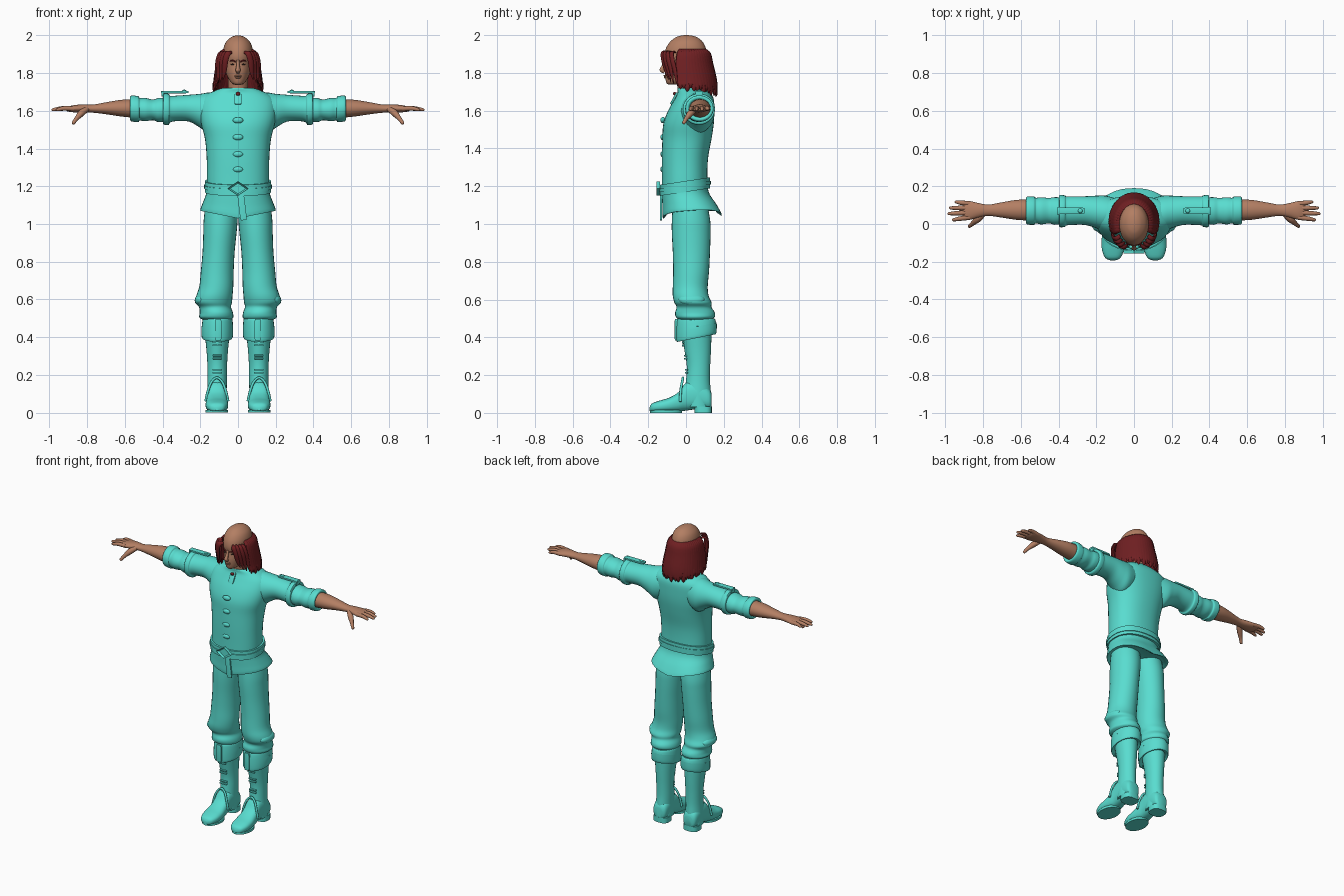
import bpy, bmesh, math
from mathutils import Vector, Matrix

if "Cube" in bpy.data.objects:
    bpy.data.objects.remove(bpy.data.objects["Cube"])

X, Y, Z = Vector((1, 0, 0)), Vector((0, 1, 0)), Vector((0, 0, 1))
parts = []


def material(name, rgb):
    m = bpy.data.materials.new(name)
    m.use_nodes = True
    m.diffuse_color = (*rgb, 1)
    b = m.node_tree.nodes["Principled BSDF"]
    b.inputs["Base Color"].default_value = (*rgb, 1)
    b.inputs["Roughness"].default_value = 0.7
    return m


CLOTH = material("turquoise_cloth", (0.10, 0.72, 0.63))
SKIN = material("tan_skin", (0.45, 0.21, 0.125))
HAIR = material("dark_red_hair", (0.16, 0.014, 0.016))
EYE = material("dark_eye", (0.04, 0.02, 0.015))


def finish(name, bm, mat, mirror=False, warp=None):
    if warp:
        for v in bm.verts:
            v.co = warp(v.co.copy())
    bmesh.ops.recalc_face_normals(bm, faces=bm.faces)
    me = bpy.data.meshes.new(name)
    bm.to_mesh(me)
    bm.free()
    me.materials.append(mat)
    ob = bpy.data.objects.new(name, me)
    bpy.context.collection.objects.link(ob)
    if mirror:
        ob.modifiers.new("Mirror", 'MIRROR')
    parts.append(ob)
    return ob


def catmull(a, b, c, d, t):
    return b + 0.5 * t * (c - a + t * (2*a - 5*b + 4*c - d + t * (3*(b - c) + d - a)))


def loft(name, mat, rows, n=28, steps=4, power=1.0, mirror=False, warp=None):
    """Smooth skin through rings given as (centre, half axis, half axis)."""
    rings = []
    for i in range(len(rows) - 1):
        four = [rows[max(0, min(len(rows) - 1, i + k))] for k in (-1, 0, 1, 2)]
        for s in range(steps):
            rings.append([catmull(*[r[j] for r in four], s / steps) for j in range(3)])
    rings.append(rows[-1])
    bm = bmesh.new()
    loops = []
    for c, u, v in rings:
        loop = []
        for k in range(n):
            a = math.tau * k / n
            ca, sa = math.cos(a), math.sin(a)
            loop.append(bm.verts.new(c + u * math.copysign(abs(ca) ** power, ca)
                                     + v * math.copysign(abs(sa) ** power, sa)))
        loops.append(loop)
    for p, q in zip(loops, loops[1:]):
        for k in range(n):
            bm.faces.new((p[k], p[(k+1) % n], q[(k+1) % n], q[k]))
    bm.faces.new(loops[0])
    bm.faces.new(loops[-1])
    return finish(name, bm, mat, mirror, warp)


def upright(name, mat, rows, **kw):
    """Rows: z, centre x, half width, front y, back y."""
    return loft(name, mat, [(Vector((x, (f + b) / 2, z)), X * w, Y * (b - f) / 2)
                            for z, x, w, f, b in rows], **kw)


def sideways(name, mat, rows, **kw):
    """Rows: x, front y, back y, low z, high z."""
    return loft(name, mat, [(Vector((x, (f + b) / 2, (l + h) / 2)), Y * (b - f) / 2, Z * (h - l) / 2)
                            for x, f, b, l, h in rows], **kw)


def strand(name, mat, pts, radii, flat=1.0, out=Z, n=10, **kw):
    """Tapering tube along points, flattened in the outward direction."""
    pts = [Vector(p) for p in pts]
    rows = []
    for i, (p, r) in enumerate(zip(pts, radii)):
        d = (pts[min(i + 1, len(pts) - 1)] - pts[max(i - 1, 0)]).normalized()
        u = d.cross(out).normalized()
        rows.append((p, u * r, u.cross(d) * r * flat))
    return loft(name, mat, rows, n=n, **kw)


def box(name, mat, at, size, rot=None, mirror=False):
    bm = bmesh.new()
    bmesh.ops.create_cube(bm, size=1)
    bmesh.ops.bevel(bm, geom=bm.edges[:], offset=0.1, segments=1, affect='EDGES')
    m = Matrix.Translation(at) @ (rot or Matrix()) @ Matrix.Diagonal((*size, 1))
    bm.transform(m)
    return finish(name, bm, mat, mirror)


def ball(name, mat, at, size, rot=None, mirror=False):
    bm = bmesh.new()
    bmesh.ops.create_uvsphere(bm, u_segments=16, v_segments=10, radius=1)
    bm.transform(Matrix.Translation(at) @ (rot or Matrix()) @ Matrix.Diagonal((*size, 1)))
    return finish(name, bm, mat, mirror)


# Tunic, with the hem rising at the sides
def hem(p):
    k = max(0, min(1, (1.16 - p.z) / 0.12))
    p.z += k * (0.04 * abs(p.x) / 0.2 + 0.08 * max(p.y, 0) - 0.01)
    return p


upright("tunic", CLOTH, [
    (1.06, 0, .17, -.10, .16), (1.04, 0, .2, -.122, .19), (1.1, 0, .186, -.125, .162),
    (1.17, 0, .167, -.128, .12), (1.25, 0, .165, -.128, .113), (1.35, 0, .166, -.128, .117),
    (1.45, 0, .175, -.125, .135), (1.53, 0, .195, -.12, .147), (1.6, 0, .205, -.095, .15),
    (1.66, 0, .195, -.062, .147), (1.695, 0, .15, -.045, .128), (1.72, 0, .085, -.045, .1),
    (1.715, 0, .065, -.03, .09)], n=40, power=.88, warp=hem)

# Belt, buckle and hanging tongue
def tilt(p):
    p.z += 0.15 * p.y
    return p


for name, low, high, grow in (("belt", 1.17, 1.228, .008), ("belt_trim", 1.19, 1.208, .012)):
    upright(name, CLOTH, [(z, 0, .167 + g, -.13 - g, .12 + g) for z, g in
                          ((low, 0), (low, grow), (high, grow), (high, 0))],
            n=40, steps=1, power=.88, warp=tilt)
bm = bmesh.new()
bmesh.ops.create_cone(bm, cap_ends=True, segments=4, radius1=.05, radius2=.05, depth=.02)
face = max(bm.faces, key=lambda f: f.normal.z)
bmesh.ops.inset_region(bm, faces=[face], thickness=.012, depth=0)
bmesh.ops.translate(bm, verts=face.verts, vec=(0, 0, -.012))
bm.transform(Matrix.Translation((0, -.147, 1.188)) @ Matrix.Rotation(math.pi / 2, 4, 'X')
             @ Matrix.Diagonal((1.1, .75, 1, 1)))
finish("belt_buckle", bm, CLOTH)
box("belt_tongue", CLOTH, (.022, -.132, 1.09), (.035, .012, .14), Matrix.Rotation(-.12, 4, 'Y'))

# Front fastening, collar tab and creases
for z in (1.29, 1.37, 1.46, 1.55):
    ball("front_crease", CLOTH, (0, -.122, z), (.028, .014, .016))
box("collar_tab", CLOTH, (0, -.063, 1.665), (.036, .012, .07), Matrix.Rotation(-.5, 4, 'X'))
ball("collar_stud", HAIR, (0, -.06, 1.69), (.012, .008, .01))

# Sleeves
sideways("upper_sleeves", CLOTH, [
    (.08, .0, .13, 1.52, 1.69), (.15, -.035, .15, 1.48, 1.697), (.2, -.022, .15, 1.51, 1.69),
    (.26, -.005, .147, 1.543, 1.685), (.33, -.005, .147, 1.545, 1.68),
    (.36, -.008, .147, 1.538, 1.68), (.368, -.016, .152, 1.525, 1.69),
    (.395, -.016, .153, 1.528, 1.69), (.398, .0, .14, 1.55, 1.67)], mirror=True)
sideways("lower_sleeves", CLOTH, [
    (.37, .0, .14, 1.545, 1.67), (.42, -.004, .142, 1.54, 1.668), (.45, .003, .138, 1.55, 1.66),
    (.49, -.002, .141, 1.545, 1.668), (.52, .003, .139, 1.548, 1.668), (.53, -.004, .145, 1.54, 1.678),
    (.567, -.002, .145, 1.545, 1.68), (.57, .012, .132, 1.56, 1.665), (.555, .02, .125, 1.57, 1.655)],
    mirror=True)

# Shoulder straps
box("shoulder_strap", CLOTH, (.335, .07, 1.699), (.145, .036, .012), mirror=True)
ball("strap_button", CLOTH, (.285, .07, 1.706), (.012, .012, .006), mirror=True)
box("strap_loop", CLOTH, (.4, .07, 1.69), (.012, .042, .03), mirror=True)

# Forearms and hands
sideways("forearms_and_palms", SKIN, [
    (.54, .018, .13, 1.562, 1.662), (.62, .022, .128, 1.57, 1.658), (.7, .034, .115, 1.582, 1.645),
    (.77, .043, .103, 1.59, 1.633), (.82, .036, .11, 1.591, 1.634), (.87, .023, .121, 1.592, 1.63),
    (.9, .026, .12, 1.596, 1.622), (.91, .035, .11, 1.6, 1.616)], mirror=True)
for name, base, tip, reach in (("index_finger", .035, .022, .965), ("middle_finger", .06, .055, .988),
                               ("ring_finger", .085, .085, .98), ("little_finger", .108, .117, .95)):
    mid = (.88 + reach) / 2
    strand(name, SKIN, [(.87, base, 1.611), (mid, (base + tip) / 2, 1.613), (reach - .008, tip, 1.606),
                        (reach, tip, 1.605)], (.013, .012, .008, .003), mirror=True)
strand("thumb", SKIN, [(.8, .05, 1.61), (.83, .025, 1.588), (.855, .003, 1.56), (.873, -.012, 1.535),
                       (.876, -.014, 1.53)], (.014, .018, .012, .009, .003), mirror=True)

# Trousers, gathered at the knee
upright("trouser_legs", CLOTH, [
    (1.12, .085, .085, -.07, .11), (1.02, .092, .09, -.075, .128), (.95, .096, .088, -.075, .13),
    (.85, .103, .085, -.07, .127), (.75, .11, .087, -.068, .122), (.67, .115, .09, -.07, .115),
    (.62, .125, .096, -.07, .12), (.585, .13, .098, -.062, .135), (.56, .122, .085, -.05, .135),
    (.53, .115, .088, -.058, .153), (.505, .115, .09, -.052, .15), (.49, .11, .07, -.03, .12)],
    mirror=True)
ball("knee_fold", CLOTH, (.195, .03, .6), (.036, .07, .03), Matrix.Rotation(.5, 4, 'Y'), True)

# Boots
upright("boot_shafts", CLOTH, [
    (.03, .112, .052, .0, .13), (.1, .112, .052, -.01, .132), (.17, .11, .051, .0, .127),
    (.25, .11, .052, .004, .128), (.33, .11, .057, -.008, .132), (.42, .11, .066, -.025, .135),
    (.49, .11, .07, -.035, .135)], mirror=True)
upright("boot_cuffs", CLOTH, [
    (.4, .11, .06, -.02, .13), (.385, .11, .08, -.047, .157), (.42, .11, .084, -.052, .163),
    (.47, .109, .082, -.05, .16), (.5, .108, .076, -.043, .15), (.492, .108, .06, -.02, .12)],
    mirror=True, warp=lambda p: p + Z * .2 * p.y * (1 if p.z < .45 else 0))
box("cuff_tab", CLOTH, (.105, -.052, .44), (.034, .016, .115), mirror=True)
foot = [(-.193, .012, .012, .03), (-.18, .04, .006, .05), (-.14, .057, .004, .065), (-.09, .06, .004, .08),
        (-.04, .055, .006, .11), (.0, .052, .012, .16), (.06, .052, .02, .17), (.12, .047, .02, .13),
        (.136, .03, .03, .1)]
loft("boot_feet", CLOTH, [(Vector((.112, y, (l + h) / 2)), X * w, Z * (h - l) / 2) for y, w, l, h in foot],
     power=.8, mirror=True)
upright("boot_soles", CLOTH, [(z, .112, .06, -.19, -.02) for z in (0, .015)], steps=1, mirror=True)
upright("boot_heels", CLOTH, [(z, .112, .052, .045, .137) for z in (0, .035)], steps=1, power=.7, mirror=True)
strand("boot_seam", CLOTH, [(.052, -.03, .06), (.066, -.028, .12), (.085, -.02, .165), (.112, -.016, .185),
                            (.139, -.02, .165), (.158, -.028, .12), (.172, -.03, .06)],
       [.007] * 7, out=Y, mirror=True)
for z, y in ((.22, .002), (.295, -.002), (.365, -.014)):
    for dz in (-.008, .008):
        box("boot_strap", CLOTH, (.11, y, z + dz), (.05, .016, .009), mirror=True)

# Neck, head and face
upright("neck", SKIN, [(1.66, 0, .06, -.03, .08), (1.72, 0, .053, -.045, .07), (1.79, 0, .055, -.05, .08)])
upright("head", SKIN, [
    (1.738, 0, .016, -.094, -.05), (1.748, 0, .034, -.104, -.02), (1.775, 0, .053, -.11, .04),
    (1.81, 0, .066, -.112, .08), (1.85, 0, .072, -.108, .1), (1.89, 0, .077, -.114, .107),
    (1.93, 0, .077, -.106, .105), (1.965, 0, .064, -.084, .088), (1.988, 0, .04, -.054, .06),
    (1.997, 0, .02, -.028, .032), (2.0, 0, .004, -.006, .008)], n=36)
strand("nose", SKIN, [(0, -.108, 1.87), (0, -.118, 1.84), (0, -.128, 1.815), (0, -.115, 1.803)],
       (.007, .009, .013, .009), out=Y)
ball("upper_lip", SKIN, (0, -.111, 1.785), (.02, .008, .005))
ball("lower_lip", SKIN, (0, -.11, 1.776), (.016, .008, .005))
ball("eye", EYE, (.028, -.099, 1.846), (.011, .006, .004), mirror=True)
strand("eyebrow", HAIR, [(.013, -.112, 1.86), (.03, -.106, 1.867), (.045, -.092, 1.862)],
       (.003, .004, .002), out=Y, mirror=True)
ball("ear", SKIN, (.08, -.005, 1.825), (.014, .02, .036), Matrix.Rotation(-.2, 4, 'X'), True)

# Hair hanging in overlapping locks around the back and sides
count = 31
for i in range(count):
    a = math.radians(-106 + 212 * i / (count - 1))
    s, c = math.sin(a), math.cos(a)
    wave = .012 * math.sin(i * 2.4)
    lift = .025 * (1 - max(c, 0))
    strand("hair_lock", HAIR, [
        (.073 * s, .1 * c, 1.922), (.096 * s, .122 * c, 1.9), (.107 * s, .134 * c, 1.84),
        (.118 * s, .01 + .142 * c, 1.76), (.128 * s, .012 + .148 * c, 1.705 + lift + wave),
        (.126 * s, .012 + .146 * c, 1.685 + lift + wave)],
        (.013, .017, .02, .021, .013, .002), flat=.6, out=Vector((s, c, 0)), n=8, steps=3)

# Front locks sweeping past the temples
for x, y, z in ((.035, -.112, 1.765), (.05, -.1, 1.75), (.064, -.085, 1.74), (.074, -.065, 1.73)):
    strand("front_lock", HAIR, [
        (x, y + .005, 1.91), (x + .018, y - .012, 1.905), (x + .032, y - .008, 1.865),
        (x + .038, y + .006, 1.81), (x + .046, y + .02, z)],
        (.009, .015, .016, .013, .002), flat=.6, out=Vector((x, y, 0)).normalized(), mirror=True)

# Smooth shading with crisp creases
bpy.ops.object.select_all(action='DESELECT')
for ob in parts:
    ob.select_set(True)
bpy.context.view_layer.objects.active = parts[0]
bpy.ops.object.shade_smooth_by_angle(angle=math.radians(40))
